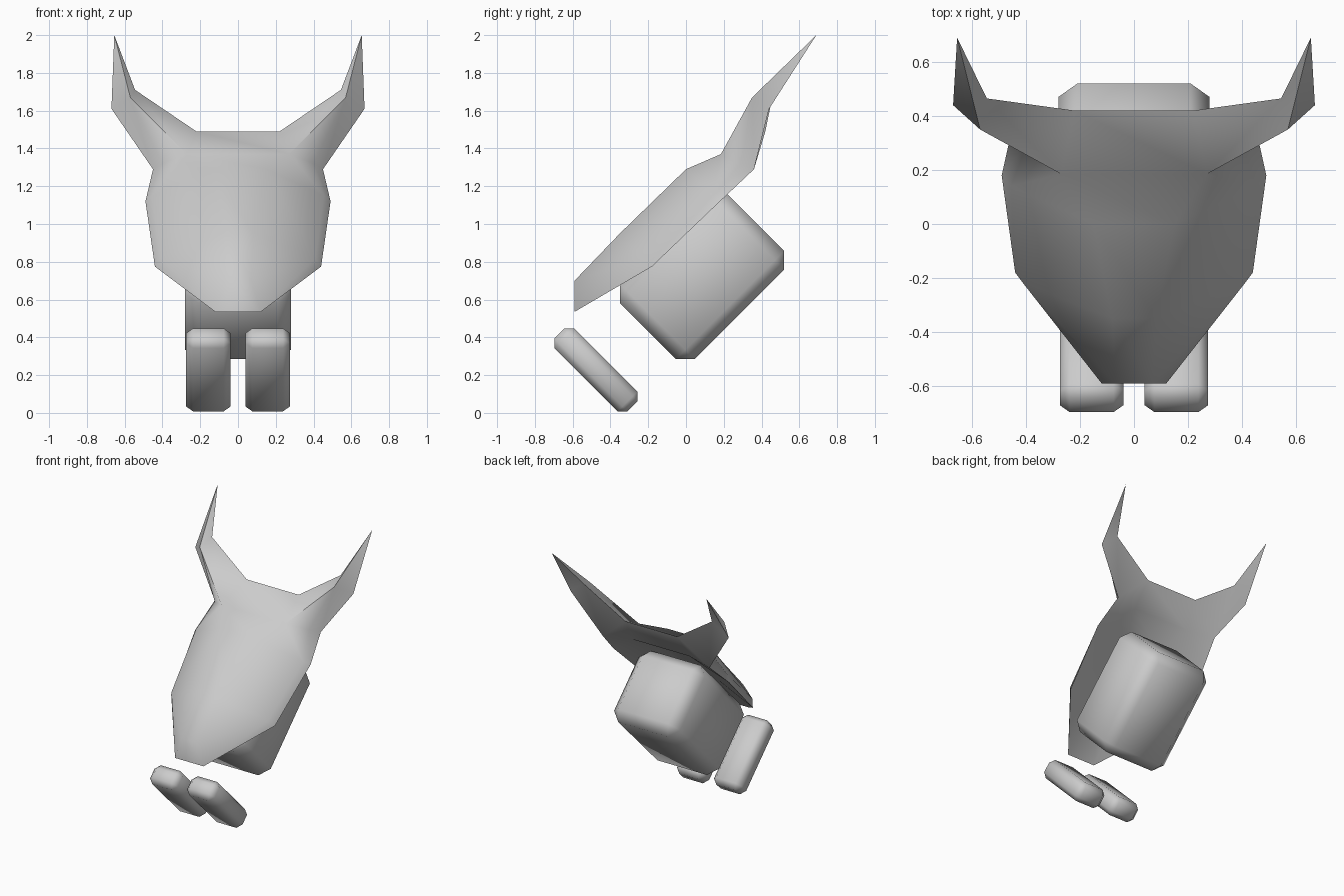
import bpy, bmesh, math
from mathutils import Matrix, Vector

if "Cube" in bpy.data.objects:
    bpy.data.objects.remove(bpy.data.objects["Cube"])

grey = bpy.data.materials.new("plain grey")
grey.diffuse_color = (0.6, 0.6, 0.6, 1)
grey.use_nodes = True
grey.node_tree.nodes["Principled BSDF"].inputs["Base Color"].default_value = grey.diffuse_color


def finish(name, bm):
    bmesh.ops.recalc_face_normals(bm, faces=bm.faces)
    mesh = bpy.data.meshes.new(name)
    bm.to_mesh(mesh)
    bm.free()
    mesh.materials.append(grey)
    ob = bpy.data.objects.new(name, mesh)
    bpy.context.collection.objects.link(ob)
    bpy.ops.object.select_all(action='DESELECT')
    ob.select_set(True)
    bpy.context.view_layer.objects.active = ob
    bpy.ops.object.shade_smooth_by_angle(angle=math.radians(60))


def tilted_block(name, centre, size, bevel):
    """Chamfered box leaning 45 degrees about the x axis."""
    bm = bmesh.new()
    bmesh.ops.create_cube(bm, size=1)
    bmesh.ops.scale(bm, vec=size, verts=bm.verts)
    bmesh.ops.bevel(bm, geom=bm.edges[:], offset=bevel, segments=1, affect='EDGES')
    bmesh.ops.transform(bm, verts=bm.verts, matrix=Matrix.Translation(Vector(centre))
                        @ Matrix.Rotation(math.radians(45), 4, 'X'))
    finish(name, bm)


# Body and the two feet
tilted_block("body", (0, 0.085, 0.72), (0.56, 0.81, 0.56), 0.07)
for side, s in (("left", -1), ("right", 1)):
    tilted_block(side + "_foot", (s * 0.157, -0.477, 0.228), (0.235, 0.148, 0.545), 0.036)

# Horned head: points of one half
P = {
    # rim from muzzle up to the horn tip and back to the brow
    "r0": (0.12, -0.59, 0.535), "r1": (0.44, -0.18, 0.775), "r2": (0.49, 0.18, 1.12),
    "r3": (0.45, 0.36, 1.29), "r4": (0.67, 0.44, 1.61), "tip": (0.655, 0.69, 2.0),
    "r6": (0.545, 0.465, 1.71), "r7": (0.22, 0.42, 1.49),
    # front edge of the face
    "f0": (0.07, -0.59, 0.70), "f1": (0.41, -0.22, 0.82), "f2": (0.455, 0.14, 1.15),
    "f3": (0.40, 0.29, 1.32),
    # ridge of the face, brow and horn
    "m1": (0.08, -0.35, 0.95), "m2": (0.15, 0.0, 1.29), "brow": (0.27, 0.185, 1.37),
    "horn": (0.57, 0.35, 1.67),
    # hollow back
    "i1": (0.08, -0.27, 0.86), "i2": (0.15, 0.08, 1.18), "i3": (0.24, 0.30, 1.30),
}
HALF = ["f0 f1 m1", "f1 f2 m2 m1", "f2 f3 brow m2",
        "r0 r1 f1 f0", "r1 r2 f2 f1", "r2 r3 f3 f2",
        "r3 r4 horn f3", "f3 horn brow", "brow horn r6 r7",
        "horn r4 tip", "horn tip r6", "r4 r6 tip", "r3 r7 r6 r4",
        "r0 i1 r1", "r1 i1 i2 r2", "r2 i2 i3 r3", "r3 i3 r7"]
LOOP = "f0 m1 m2 brow r7 i3 i2 i1 r0".split()

bm = bmesh.new()
halves = [{k: bm.verts.new((s * x, y, z)) for k, (x, y, z) in P.items()} for s in (1, -1)]
for h in halves:
    for f in HALF:
        bm.faces.new([h[k] for k in f.split()])
# Middle strip joining both halves
a, b = halves
for k, n in zip(LOOP, LOOP[1:] + LOOP[:1]):
    bm.faces.new((a[k], a[n], b[n], b[k]))
finish("horned_head", bm)
